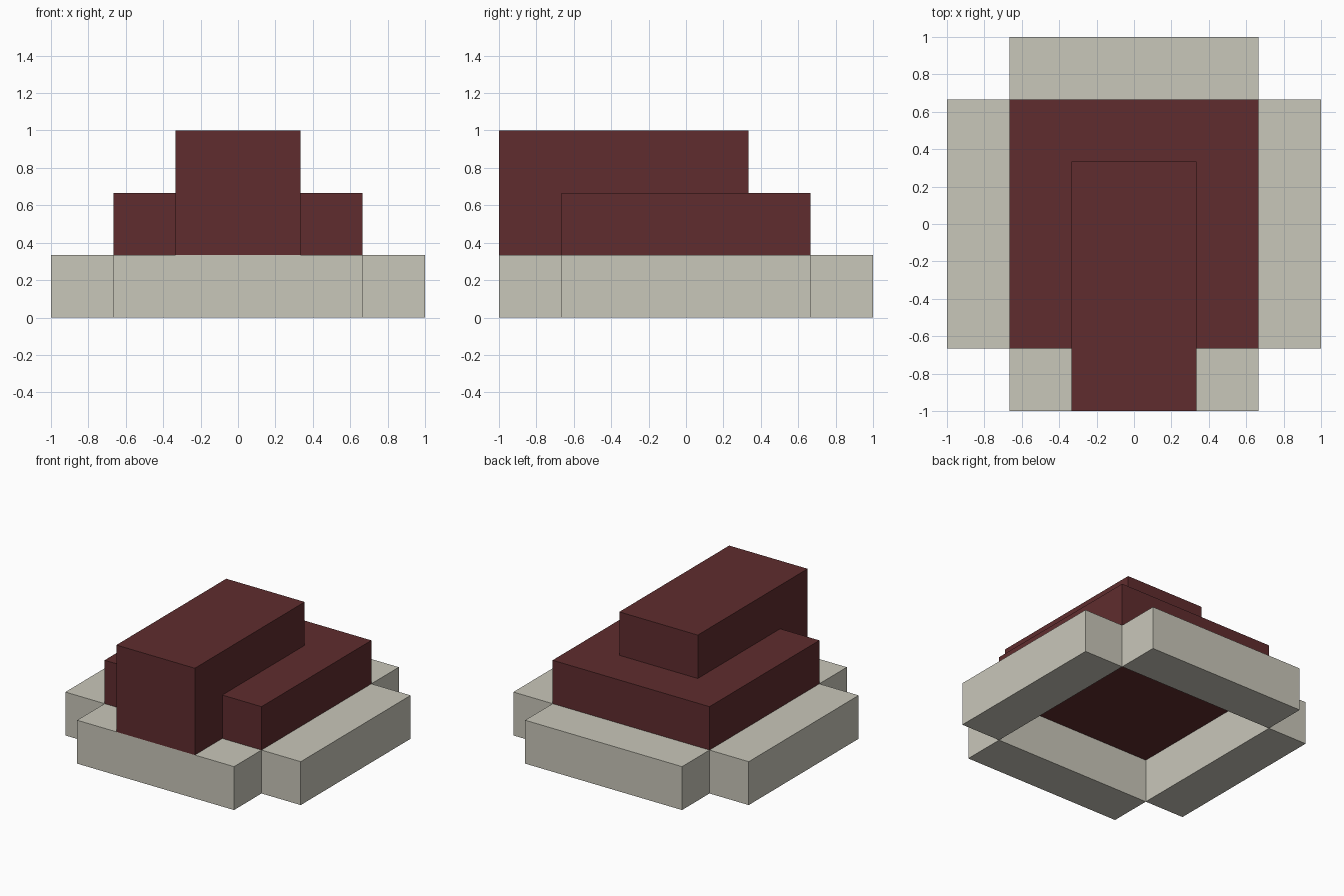
import bpy
import math

if "Cube" in bpy.data.objects:
    bpy.data.objects.remove(bpy.data.objects["Cube"])

U = 1 / 3  # the whole model sits on a grid of thirds


def material(name, rgb):
    m = bpy.data.materials.new(name)
    m.diffuse_color = (*rgb, 1)
    m.use_nodes = True
    m.node_tree.nodes["Principled BSDF"].inputs["Base Color"].default_value = m.diffuse_color
    return m


stone = material("pale_stone", (0.584, 0.571, 0.491))
red = material("dark_red", (0.115, 0.0255, 0.0275))


def extrude_profile(name, profile, x0, x1, mat):
    """Extrude a counter-clockwise (y, z) outline along x; all values in thirds."""
    n = len(profile)
    verts = [(x * U, y * U, z * U) for x in (x0, x1) for y, z in profile]
    faces = [tuple(reversed(range(n))), tuple(range(n, 2 * n))]
    faces += [(i, (i + 1) % n, n + (i + 1) % n, n + i) for i in range(n)]
    mesh = bpy.data.meshes.new(name)
    mesh.from_pydata(verts, [], faces)
    mesh.materials.append(mat)
    obj = bpy.data.objects.new(name, mesh)
    bpy.context.collection.objects.link(obj)
    return obj


# Open ring of four base bars, meeting only at their corners
for i, side in enumerate(("front", "right", "back", "left")):
    bar = extrude_profile(f"base_bar_{side}", [(-3, 0), (-2, 0), (-2, 1), (-3, 1)], -2, 2, stone)
    bar.rotation_euler.z = i * math.pi / 2

# Wide middle block resting on the ring
extrude_profile("middle_block", [(-2, 1), (2, 1), (2, 2), (-2, 2)], -2, 2, red)

# Upper block that steps down over the front bar
extrude_profile("upper_block", [(-3, 1), (-2, 1), (-2, 2), (1, 2), (1, 3), (-3, 3)], -1, 1, red)
